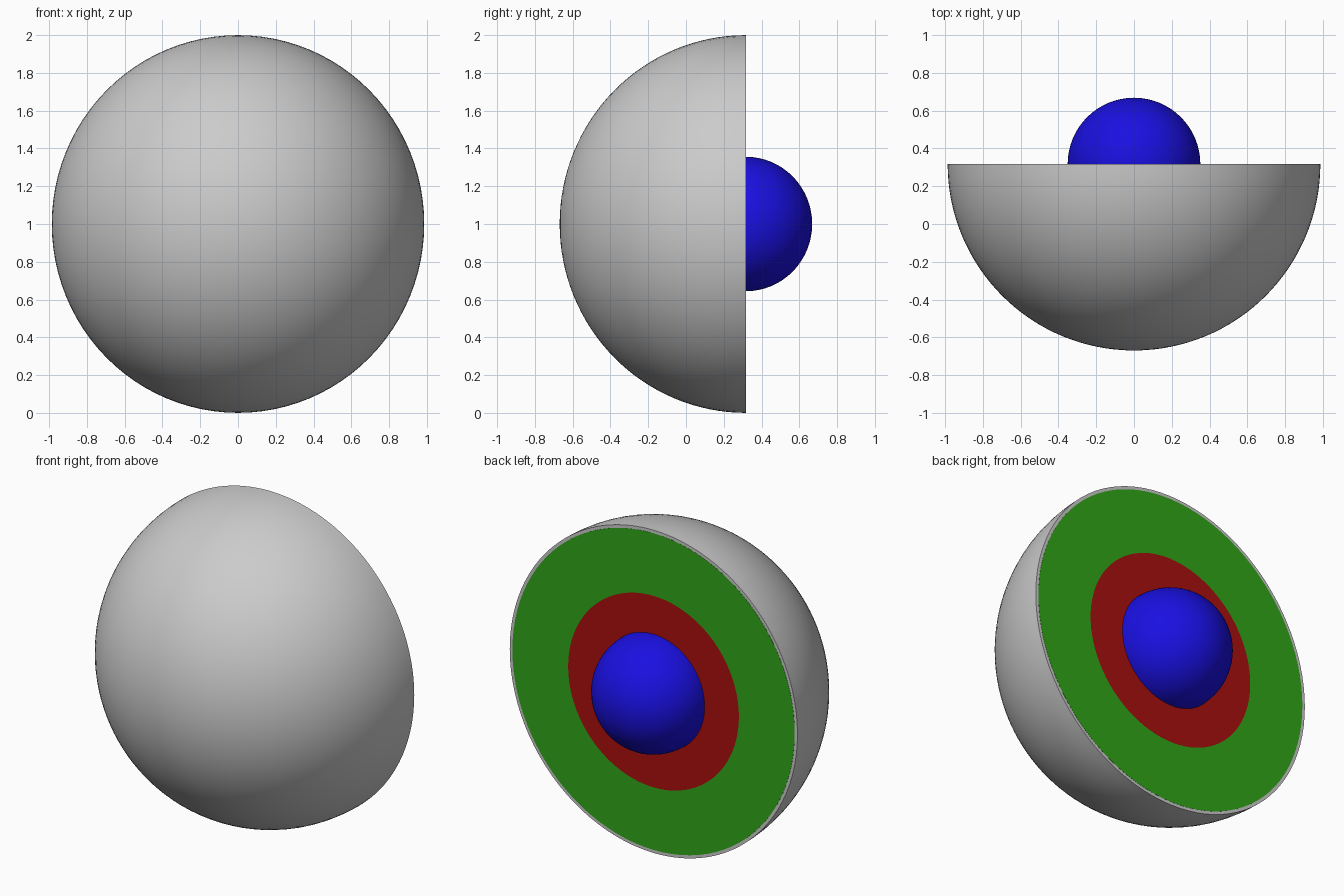
import bpy, bmesh
from math import sin, cos, pi, radians
from mathutils import Matrix

if "Cube" in bpy.data.objects:
    bpy.data.objects.remove(bpy.data.objects["Cube"])

CUT_Y = 0.317     # plane of the cut face
Z_STRETCH = 1.014 # the globe is slightly taller than wide
SEGMENTS = 96


def finish(obj, color):
    obj.scale.z = Z_STRETCH
    obj.location = (0, CUT_Y, 1.0)
    if color:
        mat = bpy.data.materials.new(obj.name)
        mat.diffuse_color = (*color, 1)
        mat.use_nodes = True
        mat.node_tree.nodes["Principled BSDF"].inputs["Base Color"].default_value = mat.diffuse_color
        obj.data.materials.append(mat)
    bpy.ops.object.select_all(action='DESELECT')
    obj.select_set(True)
    bpy.context.view_layer.objects.active = obj
    bpy.ops.object.shade_smooth_by_angle(angle=radians(35))


def new_object(name, bm):
    mesh = bpy.data.meshes.new(name)
    bm.to_mesh(mesh)
    bm.free()
    obj = bpy.data.objects.new(name, mesh)
    bpy.context.collection.objects.link(obj)
    return obj


def half_shell(name, outer, inner, color=None, face_y=0.0):
    """Closed hemispherical layer, lathed about the y axis, cut face towards +y."""
    n = 32
    arc = [i * pi / 2 / n for i in range(n + 1)]
    prof = [(outer * sin(a), -outer * cos(a)) for a in arc]
    if face_y:
        prof.append((outer, face_y))
    prof += [(inner, face_y)]
    prof += [(inner * sin(a), -inner * cos(a)) for a in reversed(arc)]
    bm = bmesh.new()
    verts = [bm.verts.new((r, y, 0)) for r, y in prof]
    edges = [bm.edges.new(pair) for pair in zip(verts, verts[1:])]
    bmesh.ops.spin(bm, geom=verts + edges, cent=(0, 0, 0), axis=(0, 1, 0),
                   angle=2 * pi, steps=SEGMENTS, use_merge=True)
    bmesh.ops.remove_doubles(bm, verts=bm.verts, dist=1e-5)
    bmesh.ops.recalc_face_normals(bm, faces=bm.faces)
    finish(new_object(name, bm), color)


# Nested layers, from the thin outer shell inwards
half_shell("outer_shell", 0.986, 0.967)
half_shell("thick_middle_layer", 0.967, 0.585, (0.03, 0.38, 0.01), 0.001)
half_shell("inner_layer", 0.585, 0.345, (0.40, 0.005, 0.005), 0.001)

# Whole ball at the centre
bm = bmesh.new()
bmesh.ops.create_uvsphere(bm, u_segments=64, v_segments=32, radius=0.351,
                          matrix=Matrix.Rotation(pi / 2, 4, 'X'))
finish(new_object("core_ball", bm), (0.01, 0.005, 0.75))
